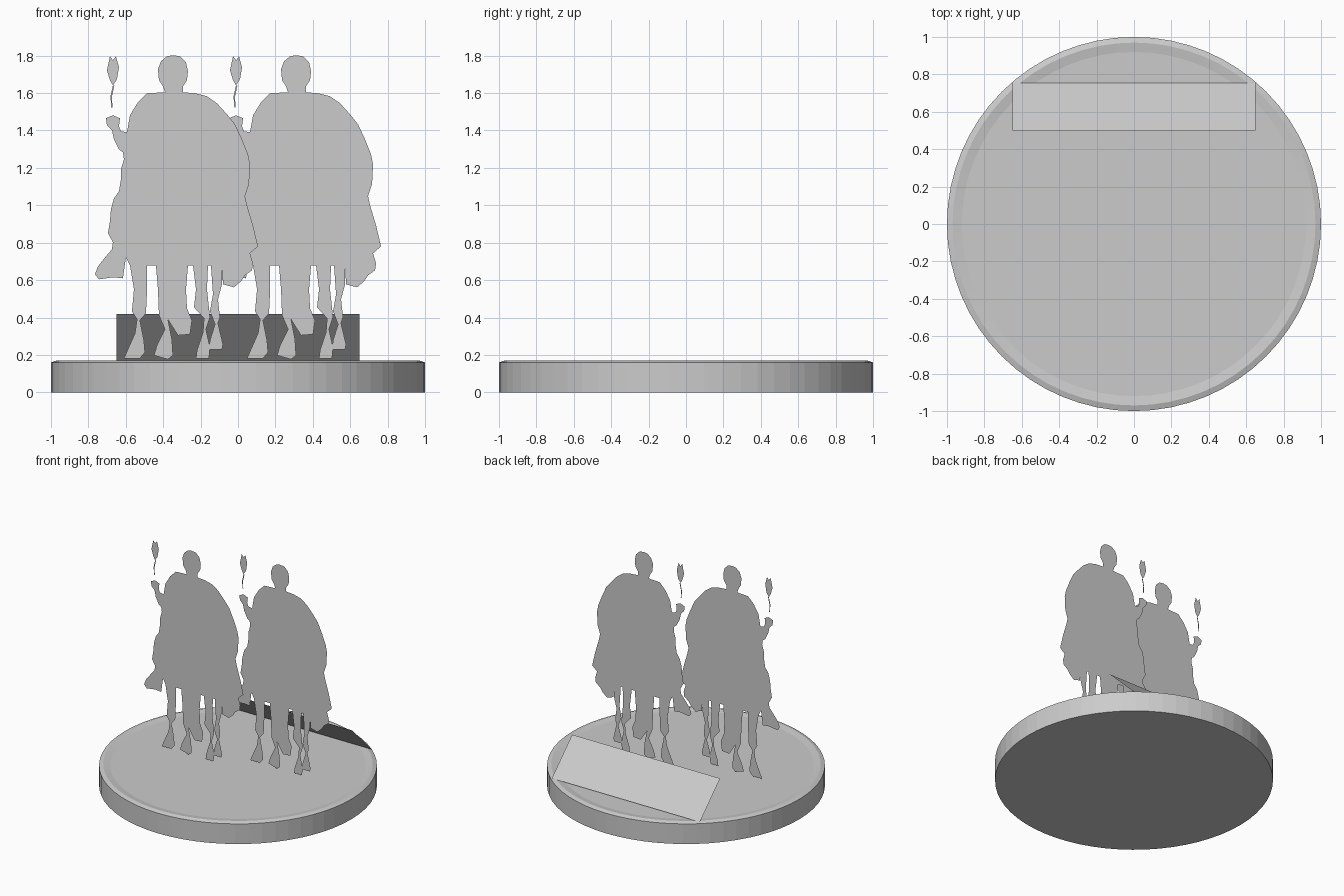
import bpy, bmesh, math

grey = bpy.data.materials.new("plain grey")
grey.diffuse_color = (0.6, 0.6, 0.6, 1)


def add_object(name, bm):
    mesh = bpy.data.meshes.new(name)
    bm.to_mesh(mesh)
    bm.free()
    mesh.materials.append(grey)
    obj = bpy.data.objects.new(name, mesh)
    bpy.context.collection.objects.link(obj)
    return obj


def lathe(name, profile, sides):
    """Closed round solid from (radius, height) rings."""
    bm = bmesh.new()
    rings = [[bm.verts.new((r * math.cos(2 * math.pi * i / sides),
                            r * math.sin(2 * math.pi * i / sides), z))
              for i in range(sides)] for r, z in profile]
    for a, b in zip(rings, rings[1:]):
        for i in range(sides):
            j = (i + 1) % sides
            bm.faces.new((a[i], a[j], b[j], b[i]))
    bm.faces.new(rings[0][::-1])
    bm.faces.new(rings[-1])
    return add_object(name, bm)


# Outlines are drawn in sketch units: 187 per unit, heights measured down from 393
SKETCH, MID, GROUND = 187, 176.5, 393


def cutout(name, outlines, x, y):
    """Flat upright shape facing the front."""
    bm = bmesh.new()
    for outline in outlines:
        face = bm.faces.new([bm.verts.new((x + (u - MID) / SKETCH, y, (GROUND - v) / SKETCH))
                             for u, v in outline])
        face.normal_update()
        if face.normal.y > 0:
            face.normal_flip()
    bmesh.ops.triangulate(bm, faces=bm.faces[:])
    return add_object(name, bm)


# Head, from the left of the neck round to the right
head = [(165, 93), (163, 87), (159, 81), (158, 70), (161, 62), (167, 57), (173, 56),
        (180, 57), (186, 63), (188, 72), (187, 81), (183, 87), (183, 93)]

# Cloak: right shoulder, right edge, hem, left edge, left shoulder
cloak = [(165, 93), (183, 93), (195, 94), (207, 97), (217, 104), (227, 115), (235, 125),
         (242, 140), (248, 155), (250, 165), (249, 185), (245, 197), (247, 206), (253, 226),
         (258, 247), (250, 254), (253, 264), (252, 271), (245, 276), (241, 282), (234, 288),
         (223, 285), (222, 266), (130, 266), (126, 258), (124, 272), (123, 279), (113, 278),
         (99, 280), (95, 275), (98, 267), (106, 257), (112, 250), (113, 243), (108, 234),
         (110, 222), (111, 210), (114, 199), (119, 192), (121, 180), (121, 170), (124, 160),
         (123, 153), (127, 133), (130, 116), (138, 103), (147, 94)]

# Raised forearm and hand
arm = [(127, 133), (123, 153), (119, 150), (114, 140), (112, 131), (107, 126), (106, 119),
       (113, 116), (120, 119), (119, 127), (121, 132)]

# Legs, hanging from the hem and spreading into feet
legs = [
    [(130, 266), (147, 266), (147, 293), (146, 314), (140, 321), (144, 341), (145, 353),
     (140, 359), (124, 359), (127, 352), (135, 334), (137, 320), (132, 312), (134, 290)],
    [(156, 266), (188, 266), (186, 290), (187, 309), (192, 321), (190, 335), (178, 336),
     (171, 325), (168, 320), (172, 340), (173, 356), (168, 360), (154, 356), (157, 346),
     (165, 330), (159, 316), (158, 290)],
    [(193, 266), (208, 266), (207, 290), (210, 318), (206, 330), (210, 348), (209, 359),
     (196, 359), (197, 351), (203, 333), (204, 319), (194, 308), (196, 290)],
    [(211, 266), (222, 266), (222, 285), (218, 300), (220, 318), (218, 324), (223, 345),
     (222, 350), (209, 350), (210, 341), (215, 325), (210, 312), (213, 295)],
]

# Spear blade and the broken thin shaft under it
spear = [
    [(110, 57), (113, 61), (116, 57), (119, 68), (117, 80), (113, 86), (110, 81), (107, 71)],
    [(113, 86), (114.5, 86), (112, 97), (112.5, 108), (111.3, 108), (110.5, 97)],
]

# Two matching standing figures, one a little behind the other
for side, x, y in (("left", -0.329, -0.085), ("right", 0.329, 0.085)):
    for part, outlines in (("head", [head]), ("cloak", [cloak]), ("arm", [arm]),
                           ("legs", legs), ("spear", spear)):
        cutout(f"{side}_{part}", outlines, x, y)

# Round base with a bevelled, slightly raised rim
lathe("round_base", [(1, 0), (1, 0.16), (0.97, 0.17), (0.92, 0.162)], 64)

# Sloping panel behind the figures, high edge towards the front
bm = bmesh.new()
bm.faces.new([bm.verts.new(c) for c in ((-0.65, 0.5, 0.42), (0.65, 0.5, 0.42),
                                        (0.65, 0.755, 0.17), (-0.65, 0.755, 0.17))])
add_object("sloping_panel", bm)
